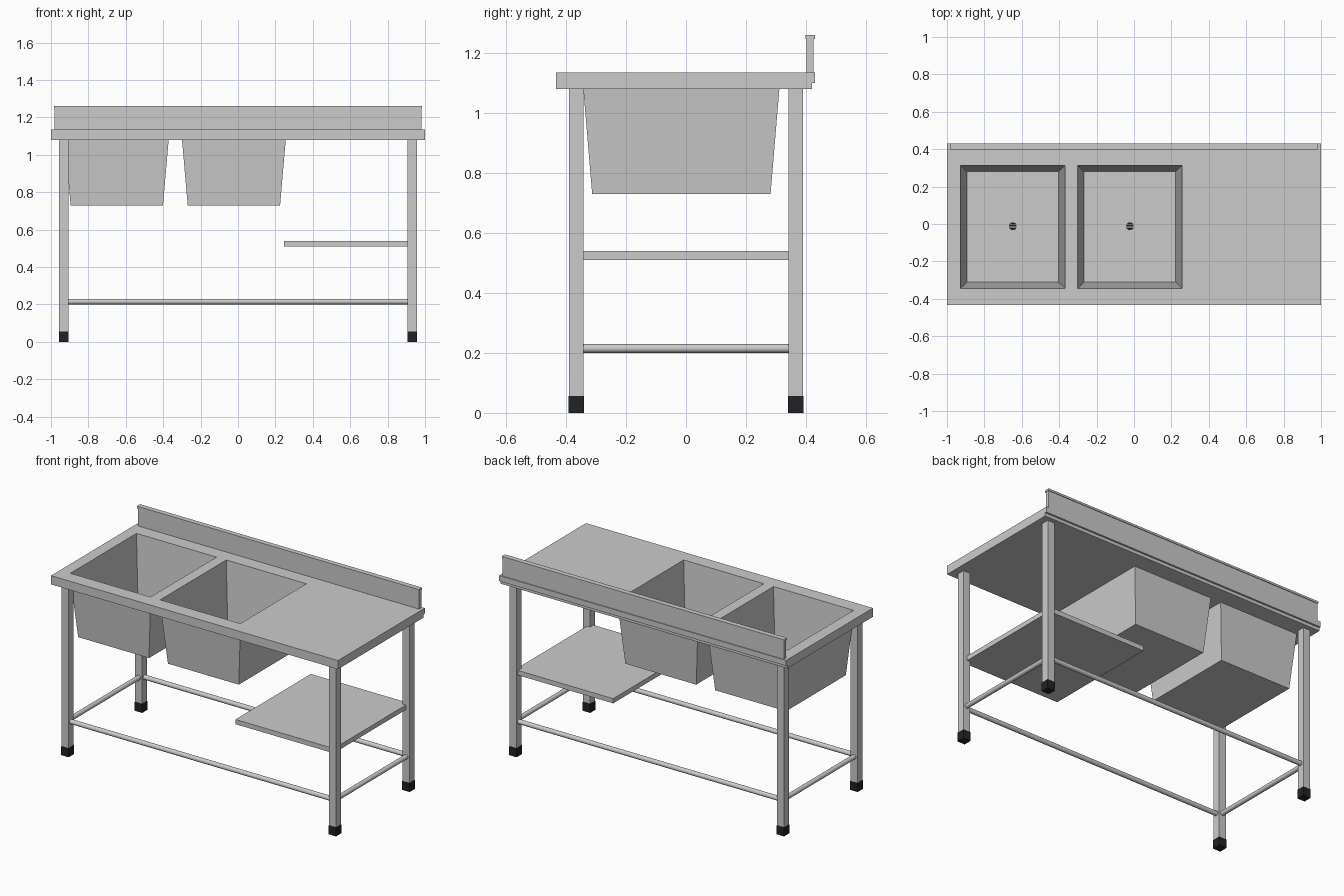
import bpy, bmesh, math
from mathutils import Matrix

if "Cube" in bpy.data.objects:
    bpy.data.objects.remove(bpy.data.objects["Cube"])

dark = bpy.data.materials.new("black_rubber")
dark.diffuse_color = (0.015, 0.016, 0.02, 1)
dark.use_nodes = True
dark.node_tree.nodes["Principled BSDF"].inputs["Base Color"].default_value = dark.diffuse_color


def finish(name, bm, mat=None, smooth=False):
    bmesh.ops.recalc_face_normals(bm, faces=bm.faces)
    me = bpy.data.meshes.new(name)
    bm.to_mesh(me)
    bm.free()
    ob = bpy.data.objects.new(name, me)
    bpy.context.collection.objects.link(ob)
    if mat:
        me.materials.append(mat)
    if smooth:
        bpy.ops.object.select_all(action='DESELECT')
        ob.select_set(True)
        bpy.context.view_layer.objects.active = ob
        bpy.ops.object.shade_smooth_by_angle(angle=math.radians(40))
    return ob


def box(name, x0, x1, y0, y1, z0, z1, mat=None):
    bm = bmesh.new()
    m = (Matrix.Translation(((x0 + x1) / 2, (y0 + y1) / 2, (z0 + z1) / 2))
         @ Matrix.Diagonal((x1 - x0, y1 - y0, z1 - z0, 1)))
    bmesh.ops.create_cube(bm, size=1, matrix=m)
    return finish(name, bm, mat)


def cylinder(name, centre, radius, length, axis='Z', mat=None):
    bm = bmesh.new()
    rot = {'X': Matrix.Rotation(math.pi / 2, 4, 'Y'),
           'Y': Matrix.Rotation(math.pi / 2, 4, 'X'), 'Z': Matrix()}[axis]
    bmesh.ops.create_cone(bm, cap_ends=True, segments=24, radius1=radius, radius2=radius,
                          depth=length, matrix=Matrix.Translation(centre) @ rot)
    return finish(name, bm, mat, True)


TOP, FLOOR = 1.135, 0.73


def tub(name, cx, closed):
    """Tapered tub: open shell for the basin, closed block for the cutter."""
    rise = 0.1 if closed else 0.0
    t = 1 + rise / (TOP - FLOOR)
    hx, y0, y1 = 0.247 + 0.035 * t, -0.313 - 0.034 * t, 0.282 + 0.034 * t
    bm = bmesh.new()
    low = [bm.verts.new((cx + sx * 0.247, y, FLOOR))
           for sx, y in ((-1, -0.313), (1, -0.313), (1, 0.282), (-1, 0.282))]
    high = [bm.verts.new((cx + sx * hx, y, TOP + rise))
            for sx, y in ((-1, y0), (1, y0), (1, y1), (-1, y1))]
    bm.faces.new(low[::-1])
    for i in range(4):
        j = (i + 1) % 4
        bm.faces.new((low[i], low[j], high[j], high[i]))
    if closed:
        bm.faces.new(high)
    return finish(name, bm)


# Worktop with basin openings
worktop = box("worktop", -1, 1, -0.433, 0.42, 1.08, TOP)
for side, cx in (("left", -0.648), ("right", -0.022)):
    cutter = tub(side + "_basin_cutter", cx, True)
    cutter.hide_render = True
    mod = worktop.modifiers.new("opening", 'BOOLEAN')
    mod.operation, mod.solver, mod.object = 'DIFFERENCE', 'EXACT', cutter
    bpy.context.view_layer.objects.active = worktop
    bpy.ops.object.modifier_apply(modifier=mod.name)
    bpy.data.objects.remove(cutter)

    # Sheet metal basin
    basin = tub(side + "_basin", cx, False)
    sol = basin.modifiers.new("sheet", 'SOLIDIFY')
    sol.thickness, sol.offset = 0.004, -1

    # Drain: ring, dark opening and grate bars
    z = FLOOR + 0.004
    bm = bmesh.new()
    prof = [(0.021, 0), (0.021, 0.004), (0.028, 0.004), (0.028, 0)]
    rings = [[bm.verts.new((cx + r * math.cos(a), -0.012 + r * math.sin(a), z + h))
              for a in (k * math.tau / 24 for k in range(24))] for r, h in prof]
    for p in range(4):
        a, b = rings[p], rings[(p + 1) % 4]
        for k in range(24):
            n = (k + 1) % 24
            bm.faces.new((a[k], a[n], b[n], b[k]))
    finish(side + "_drain_ring", bm, None, True)
    cylinder(side + "_drain_hole", (cx, -0.012, z + 0.0005), 0.021, 0.001, 'Z', dark)
    for dy in (-0.009, 0, 0.009):
        w = math.sqrt(0.021 ** 2 - dy ** 2)
        box(side + "_drain_bar", cx - w, cx + w, dy - 0.0135, dy - 0.0105, z + 0.001, z + 0.003)

# Rear edge fold and splashback with capped top
box("rear_edge_fold", -1, 1, 0.42, 0.431, 1.10, TOP)
box("splashback", -0.98, 0.98, 0.402, 0.426, TOP, 1.247)
box("splashback_cap", -0.983, 0.983, 0.398, 0.43, 1.247, 1.26)

# Square legs and rubber feet
for sx, xn in ((-1, "left"), (1, "right")):
    for sy, yn in ((-1, "front"), (1, "back")):
        x, y, h = sx * 0.932, sy * 0.366, 0.0245
        box(f"{yn}_{xn}_leg", x - h, x + h, y - h, y + h, 0.055, 1.08)
        h = 0.026
        box(f"{yn}_{xn}_foot", x - h, x + h, y - h, y + h, 0, 0.056, dark)

# Round stretcher rails
for s, xn, yn in ((-1, "left", "front"), (1, "right", "back")):
    cylinder(yn + "_rail", (0, s * 0.366, 0.215), 0.0145, 1.83, 'X')
    cylinder(xn + "_rail", (s * 0.932, 0, 0.215), 0.0145, 0.7, 'Y')

# Side shelf
box("shelf", 0.245, 0.93, -0.375, 0.375, 0.51, 0.54)
